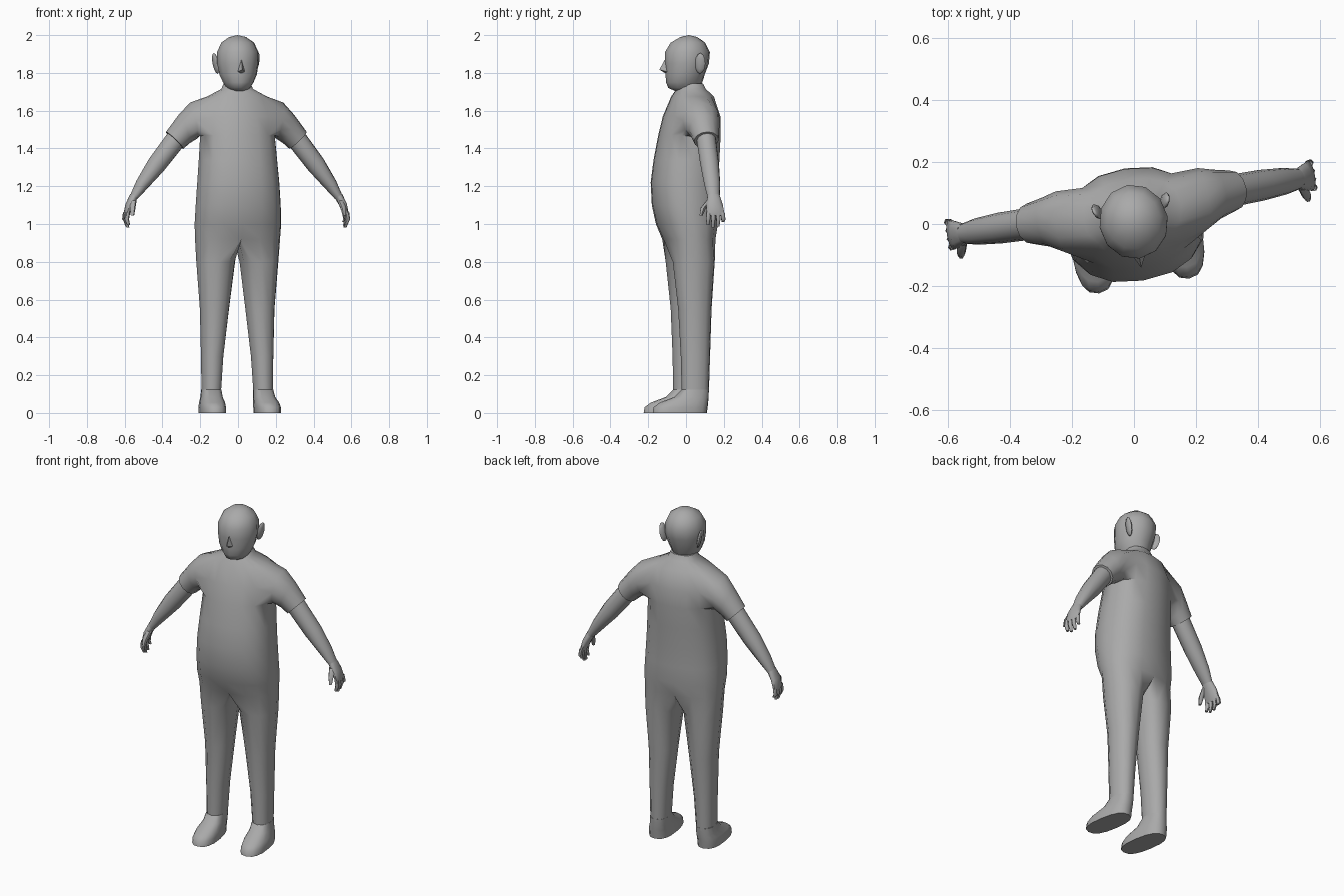
import bpy, bmesh, math
from mathutils import Vector, Matrix

if "Cube" in bpy.data.objects:
    bpy.data.objects.remove(bpy.data.objects["Cube"])

TURN = Matrix.Rotation(math.radians(9.3), 4, 'Z')   # whole figure is turned slightly
grey = bpy.data.materials.new("plain_grey")
grey.diffuse_color = (0.40, 0.40, 0.40, 1)
grey.use_nodes = True
grey.node_tree.nodes["Principled BSDF"].inputs["Base Color"].default_value = grey.diffuse_color


def finish(bm, name, angle=60):
    bmesh.ops.recalc_face_normals(bm, faces=bm.faces)
    bm.transform(TURN)
    me = bpy.data.meshes.new(name)
    bm.to_mesh(me)
    bm.free()
    me.materials.append(grey)
    ob = bpy.data.objects.new(name, me)
    bpy.context.collection.objects.link(ob)
    bpy.ops.object.select_all(action='DESELECT')
    ob.select_set(True)
    bpy.context.view_layer.objects.active = ob
    bpy.ops.object.shade_smooth_by_angle(angle=math.radians(angle))
    return ob


def power(v, e):
    return math.copysign(abs(v) ** e, v)


def flat_ring(bm, z, cx, hx, front, back, n=16, start=0.0, e=1.0):
    """Horizontal rounded ring between a front and a back y."""
    cy, hy = (front + back) / 2, (back - front) / 2
    out = []
    for k in range(n):
        a = start + 2 * math.pi * k / n
        out.append(bm.verts.new((cx + hx * power(math.cos(a), e),
                                 cy + hy * power(math.sin(a), e), z)))
    return out


def limb_ring(bm, s, top, bottom, cy, hy, n=12):
    """Ring spanned by a top and a bottom (x, z) point, s mirrors it in x."""
    t, b = Vector((top[0], cy, top[1])), Vector((bottom[0], cy, bottom[1]))
    c = (t + b) / 2
    out = []
    for k in range(n):
        a = 2 * math.pi * k / n
        p = c + (t - c) * math.cos(a) + Vector((0, hy * math.sin(a), 0))
        out.append(bm.verts.new((s * p.x, p.y, p.z)))
    return out


def skin(bm, rings, skip=lambda r, k: False):
    for r in range(len(rings) - 1):
        a, b = rings[r], rings[r + 1]
        n = len(a)
        for k in range(n):
            if not skip(r, k):
                bm.faces.new((a[k], a[(k + 1) % n], b[(k + 1) % n], b[k]))


# Clothed body: torso, sleeves and trouser legs in one skin
bm = bmesh.new()
TORSO = [(1.745, .072, -.03, .09), (1.715, .085, -.05, .105), (1.675, .16, -.075, .145),
         (1.57, .195, -.12, .18), (1.47, .20, -.145, .182), (1.34, .21, -.17, .175),
         (1.22, .22, -.185, .168), (1.10, .228, -.178, .165), (1.0, .232, -.155, .165),
         (.92, .228, -.12, .15)]
torso = [flat_ring(bm, z, 0, w, f, b, e=0.85) for z, w, f, b in TORSO]
armhole = (14, 15, 0, 1, 6, 7, 8, 9)
skin(bm, torso, lambda r, k: r in (2, 3) and k in armhole)
bm.faces.new(torso[0])
crotch = [bm.verts.new((0, y, z)) for y, z in ((-.06, .89), (.02, .88), (.09, .885))]

LEG = [(.80, .116, .104, -.09, .135), (.55, .122, .078, -.062, .117),
       (.30, .134, .060, -.05, .107), (.11, .139, .052, -.046, .10)]
SLEEVE = [((.25, 1.643), (.215, 1.45), .045, .10), ((.31, 1.578), (.25, 1.428), .052, .08),
          ((.377, 1.488), (.285, 1.398), .055, .066)]
EDGE = [(2, 0), (2, 1), (2, 2), (3, 2), (4, 2), (4, 1), (4, 0), (4, -1), (4, -2),
        (3, -2), (2, -2), (2, -1)]
for s in (1, -1):
    side = (lambda i: i % 16) if s > 0 else (lambda i: (8 - i) % 16)
    # sleeve grows out of the armhole
    hole = [torso[r][side(i)] for r, i in EDGE]
    sleeve = [limb_ring(bm, s, *q) for q in SLEEVE]
    skin(bm, [hole] + sleeve)
    bm.faces.new(sleeve[-1])
    # leg grows out of half of the hip ring and the crotch
    hip = [torso[-1][side(i)] for i in range(-4, 5)] + crotch[::-1]
    legs = []
    for z, cx, hx, f, b in LEG:
        ring = flat_ring(bm, z, cx, hx, f, b, 12, math.radians(-120), 0.9)
        for v in ring:
            v.co.x *= s
        legs.append(ring)
    skin(bm, [hip] + legs)
    bm.faces.new(legs[-1])
finish(bm, "clothed_body")

# Head
bm = bmesh.new()
HEAD = [(1.705, .045, -.06, .06), (1.72, .062, -.095, .07), (1.75, .082, -.107, .088),
        (1.79, .10, -.11, .10), (1.85, .111, -.113, .123), (1.91, .111, -.113, .128),
        (1.96, .088, -.082, .103), (1.99, .045, -.03, .06)]
head = [flat_ring(bm, z, 0, w, f, b, 12) for z, w, f, b in HEAD]
skin(bm, head)
bm.faces.new(head[0])
crown = bm.verts.new((0, .015, 2.0))
for k in range(12):
    bm.faces.new((head[-1][k], head[-1][(k + 1) % 12], crown))
finish(bm, "head")

# Nose
bm = bmesh.new()
bridge, tip, left, right, under = [bm.verts.new(p) for p in (
    (0, -.108, 1.88), (0, -.143, 1.817), (-.022, -.10, 1.805), (.022, -.10, 1.805), (0, -.105, 1.795))]
for f in ((bridge, left, tip), (bridge, tip, right), (tip, left, under), (tip, under, right)):
    bm.faces.new(f)
finish(bm, "nose")

# Shoes, ears, bare arms and hands, one per side
SHOE = [(.125, .139, .052, -.045, .10), (.085, .141, .056, -.085, .098),
        (.055, .145, .064, -.165, .095), (.03, .147, .067, -.198, .092),
        (0, .147, .067, -.203, .088)]
ARM = [((.365, 1.485), (.285, 1.41), .055, .052), ((.468, 1.345), (.388, 1.282), .057, .05),
       ((.535, 1.23), (.475, 1.19), .058, .043), ((.568, 1.155), (.527, 1.135), .058, .033)]
PALM = [((.568, 1.16), (.527, 1.14), .058, .033), ((.592, 1.11), (.553, 1.097), .058, .046),
        ((.602, 1.06), (.572, 1.055), .062, .049), ((.60, 1.045), (.58, 1.043), .062, .046)]
for s, tag in ((1, "left"), (-1, "right")):
    bm = bmesh.new()
    shoe = [flat_ring(bm, z, s * cx, hx, f, b, 16, 0, .8) for z, cx, hx, f, b in SHOE]
    skin(bm, shoe)
    bm.faces.new(shoe[0])
    bm.faces.new(shoe[-1])
    finish(bm, tag + "_shoe", 50)

    bm = bmesh.new()
    bmesh.ops.create_uvsphere(bm, u_segments=8, v_segments=6, radius=1)
    bm.transform(Matrix.Translation((s * .11, .058, 1.85)) @ Matrix.Rotation(s * .2, 4, 'Y')
                 @ Matrix.Rotation(s * -.35, 4, 'Z') @ Matrix.Diagonal((.012, .028, .056, 1)))
    finish(bm, tag + "_ear")

    bm = bmesh.new()
    arm = [limb_ring(bm, s, *q) for q in ARM]
    skin(bm, arm)
    bm.faces.new(arm[0])
    finish(bm, tag + "_arm")

    bm = bmesh.new()
    palm = [limb_ring(bm, s, *q, n=10) for q in PALM]
    skin(bm, palm)
    bm.faces.new(palm[-1])
    # four curled fingers and a thumb: each a tapered path of (x, y, z, radius)
    digits = [[(.588, .024 + .025 * j, 1.06, .013), (.593, .022 + .027 * j, 1.025, .012),
               (.583, .022 + .027 * j, d, .008)] for j, d in enumerate((.995, .982, .987, 1.01))]
    digits.append([(.555, .035, 1.125, .017), (.565, .0, 1.085, .015), (.568, -.012, 1.045, .009)])
    for path in digits:
        rings = []
        for x, y, z, r in path:
            rings.append([bm.verts.new((s * (x + r * math.cos(a)), y + r * math.sin(a), z))
                          for a in (math.pi * k / 3 for k in range(6))])
        skin(bm, rings)
        bm.faces.new(rings[-1])
    finish(bm, tag + "_hand")
